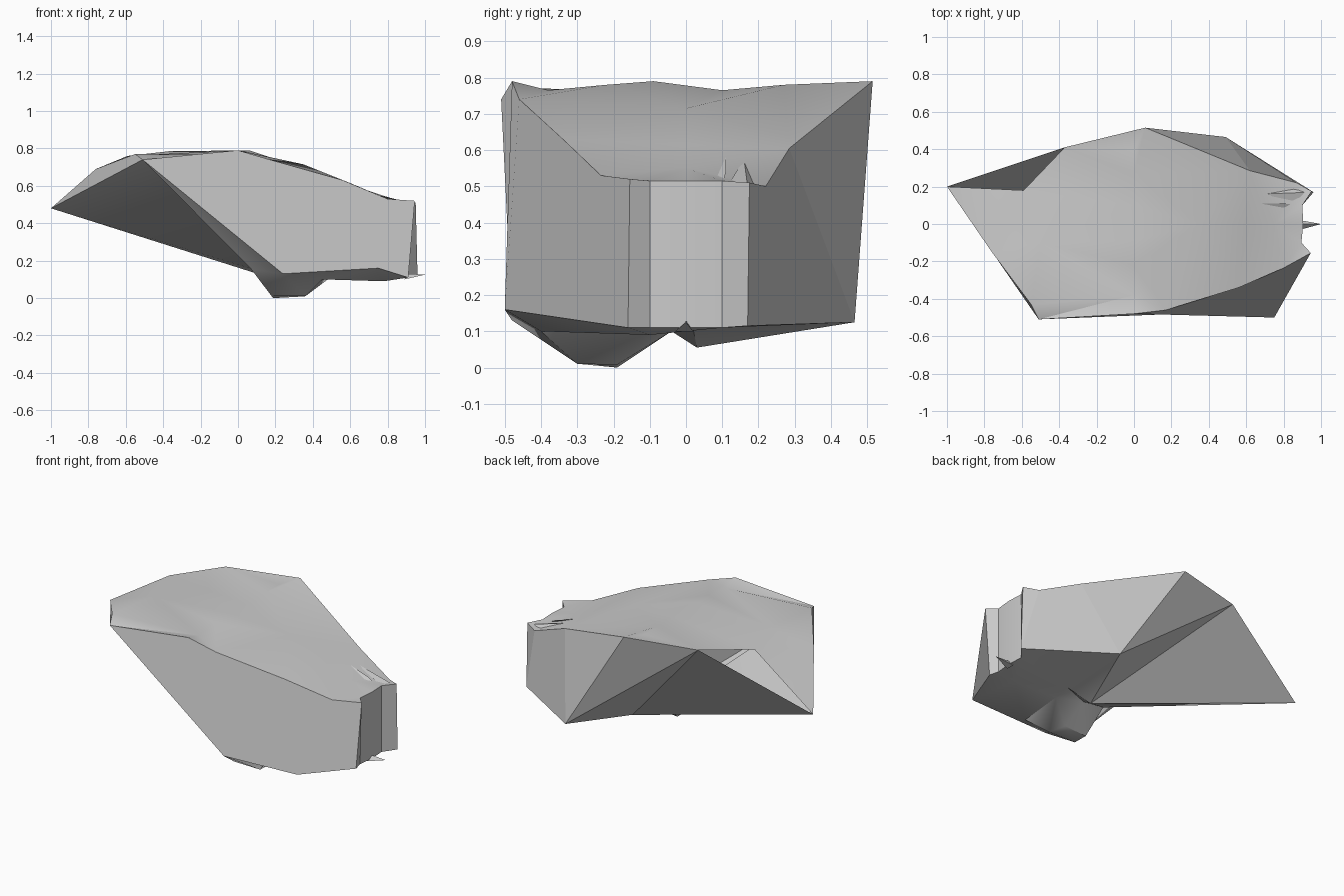
import bpy, bmesh
from mathutils import Vector
from mathutils.geometry import delaunay_2d_cdt

if "Cube" in bpy.data.objects:
    bpy.data.objects.remove(bpy.data.objects["Cube"])

# Upper rim of the boulder, anticlockwise from the left tip
left_tip = (-1, .2, .48)
left_rim = [(-.76, -.15, .69), (-.55, -.43, .77)]
front_rim = [(-.51, -.51, .74), (0, -.48, .79), (.17, -.46, .74),
             (.56, -.34, .63), (.8, -.235, .53), (.945, -.155, .52)]
notch_top = [(.895, -.1, .515), (.905, 0, .515), (.9, .1, .515)]
notch_end = (.95, .175, .51)
right_corner, right_rim = (.87, .22, .5), (.62, .285, .605)
back_peak, back_rim, left_rim_back = (.06, .515, .79), (-.37, .41, .785), (-.59, .18, .76)

# Lower rim
foot_a, foot_b = (.24, -.48, .13), (.75, -.5, .16)
notch_in = (.91, -.16, .11)
notch_low = [(.895, -.1, .11), (.905, 0, .11), (.9, .1, .11)]
notch_out, back_foot, under_back = (.96, .17, .115), (.49, .465, .125), (.34, .03, .055)

# Points inside the top surface and the underside
top_inner = [(-.5, -.1, .765), (0, -.38, .765), (0, -.22, .78), (0, -.09, .79),
             (0, .1, .765), (0, .27, .78), (0, .4, .778), (.35, 0, .715),
             (.6, 0, .615), (.75, 0, .55)]
under_inner = [(.07, -.36, .155), (.18, -.295, .01), (.36, -.3, .01),
               (.34, -.19, .008), (.19, -.19, 0), (.45, -.4, .1), (.48, -.1, .1),
               (.33, -.04, .1), (.18, -.05, .125), (.5, .02, .105), (.78, -.1, .09)]

bm = bmesh.new()
cache = {}


def vert(p):
    if p not in cache:
        cache[p] = bm.verts.new(p)
    return cache[p]


def face(*pts):
    return bm.faces.new([vert(p) for p in pts])


def surface(rim, inner):
    """Triangulate a rim and its inner points seen from above."""
    pts = rim + inner
    n = len(rim)
    edges = [(i, (i + 1) % n) for i in range(n)]
    out = delaunay_2d_cdt([Vector(p[:2]) for p in pts], edges, [], 1, 1e-5)
    for tri in out[2]:
        face(*[pts[out[3][i][0]] for i in tri])


# Top and underside
surface([left_tip] + left_rim + front_rim + notch_top +
        [notch_end, right_corner, right_rim, back_peak, back_rim, left_rim_back], top_inner)
surface([left_tip, front_rim[0], foot_a, foot_b, notch_in] + notch_low +
        [notch_out, back_foot, under_back], under_inner)

# Left end, big front facet and back facets (each one flat-shaded facet)
flat = [face(left_tip, front_rim[0], left_rim[1], left_rim[0]),
        face(*front_rim, notch_in, foot_b, foot_a),
        face(notch_end, notch_out, right_corner),
        face(right_corner, notch_out, back_foot, right_rim),
        face(right_rim, back_foot, back_peak),
        face(back_foot, back_rim, back_peak),
        face(back_foot, under_back, back_rim),
        face(under_back, left_tip, back_rim)]

# Hollow wall at the right end
upper = [front_rim[-1]] + notch_top + [notch_end]
lower = [notch_in] + notch_low + [notch_out]
for i in range(4):
    face(upper[i], lower[i], lower[i + 1], upper[i + 1])


def finish(name, mesh_bm, flat_faces=()):
    bmesh.ops.recalc_face_normals(mesh_bm, faces=mesh_bm.faces)
    mesh_bm.faces.index_update()
    flat_index = [f.index for f in flat_faces]
    me = bpy.data.meshes.new(name)
    mesh_bm.to_mesh(me)
    mesh_bm.free()
    ob = bpy.data.objects.new(name, me)
    bpy.context.collection.objects.link(ob)
    bpy.ops.object.select_all(action='DESELECT')
    ob.select_set(True)
    bpy.context.view_layer.objects.active = ob
    bpy.ops.object.shade_smooth_by_angle(angle=0.6)
    for i in flat_index:
        me.polygons[i].use_smooth = False


finish("boulder", bm, flat)

# Thin splinters around the hollow
splinters = {
    "bottom_splinter": [(.89, -.03, .1), (.89, .02, .1), (1, 0, .125), (.9, 0, .13)],
    "top_splinter": [(.85, .06, .5), (.88, .1, .5), (.59, .11, .61), (.8, .11, .54)],
    "corner_splinter": [(.87, .12, .51), (.87, .2, .49), (.94, .17, .5), (.68, .16, .575)],
}
for name, pts in splinters.items():
    sb = bmesh.new()
    bmesh.ops.convex_hull(sb, input=[sb.verts.new(p) for p in pts])
    finish(name, sb)
